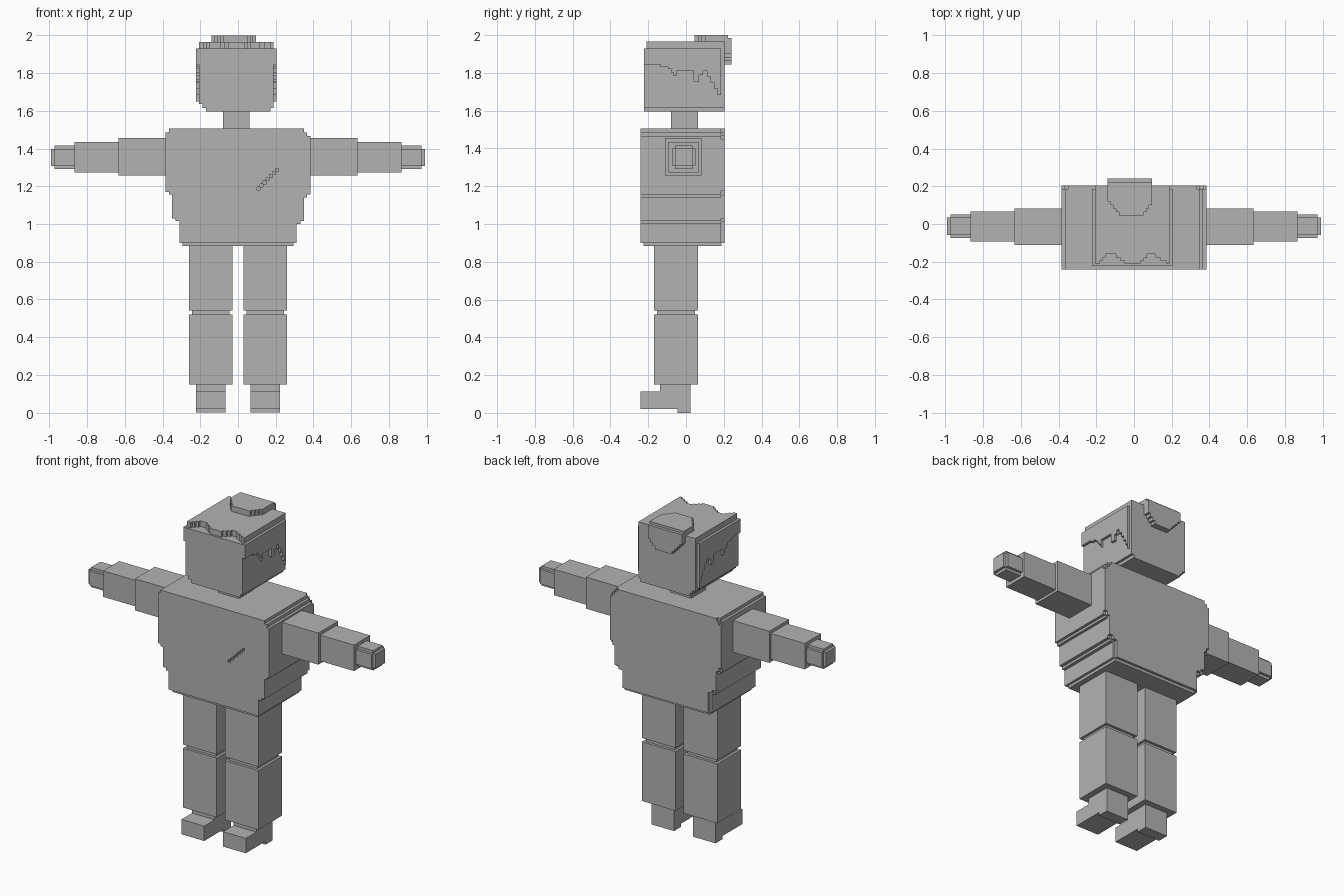
import bpy, bmesh

V = 0.0165  # size of one block step

cube = bpy.data.objects.get("Cube")
if cube:
    bpy.data.objects.remove(cube, do_unlink=True)

grey = bpy.data.materials.new("plain_grey")
grey.use_nodes = True
GREY = (0.45, 0.45, 0.45, 1)
grey.diffuse_color = GREY
grey.node_tree.nodes["Principled BSDF"].inputs["Base Color"].default_value = GREY


def finish(name, bm):
    bmesh.ops.recalc_face_normals(bm, faces=bm.faces)
    mesh = bpy.data.meshes.new(name)
    bm.to_mesh(mesh)
    bm.free()
    mesh.materials.append(grey)
    obj = bpy.data.objects.new(name, mesh)
    bpy.context.collection.objects.link(obj)
    return obj


def add_box(bm, xs, ys, zs):
    verts = bmesh.ops.create_cube(bm, size=1)["verts"]
    for v in verts:
        for i, (lo, hi) in enumerate((xs, ys, zs)):
            v.co[i] = (lo + hi) / 2 + v.co[i] * (hi - lo)


def box(name, xs, ys, zs):
    bm = bmesh.new()
    add_box(bm, xs, ys, zs)
    return finish(name, bm)


def rounded_box(name, xs, ys, zs):
    """Box whose edges are cut back by one block."""
    full = (xs, ys, zs)
    bm = bmesh.new()
    for keep in range(3):
        dims = [r if i == keep else (r[0] + V, r[1] - V) for i, r in enumerate(full)]
        add_box(bm, *dims)
    return finish(name, bm)


def stairs(points):
    """Turn every sloping segment of a closed outline into block steps."""
    out = []
    for (a, b), (c, d) in zip(points, points[1:] + points[:1]):
        out.append((a, b))
        if abs(c - a) < 1e-5 or abs(d - b) < 1e-5:
            continue
        n = max(1, round(min(abs(c - a), abs(d - b)) / V))
        for i in range(n):
            x = a + (c - a) * (i + 1) / n
            out.append((x, b + (d - b) * i / n))
            if i < n - 1:
                out.append((x, b + (d - b) * (i + 1) / n))
    return out


def prism(name, points, axis, lo, hi):
    """Extrude a stepped outline along the given axis."""
    place = {"x": lambda a, b: (lo, a, b),
             "y": lambda a, b: (a, lo, b),
             "z": lambda a, b: (a, b, lo)}[axis]
    bm = bmesh.new()
    face = bm.faces.new([bm.verts.new(place(a, b)) for a, b in stairs(points)])
    moved = bmesh.ops.extrude_face_region(bm, geom=[face])["geom"]
    for v in moved:
        if isinstance(v, bmesh.types.BMVert):
            v.co["xyz".index(axis)] = hi
    return finish(name, bm)


def mirrored(half):
    return half + [(-x, z) for x, z in reversed(half)]


# Torso: stepped front profile, with a slightly narrower back layer
torso_half = [(0.31, 0.90), (0.31, 1.0), (0.35, 1.03), (0.35, 1.14),
              (0.383, 1.17), (0.383, 1.465), (0.35, 1.505)]
back_half = [(0.295, 0.90), (0.295, 1.01), (0.35, 1.05), (0.35, 1.15),
             (0.383, 1.2), (0.383, 1.45), (0.335, 1.505)]
torso = prism("torso", mirrored(torso_half), "y", -0.24, 0.185)
prism("torso_back", mirrored(back_half), "y", 0.185, 0.203)
box("torso_hem", (-0.295, 0.295), (-0.225, 0.187), (0.883, 0.90))

# Diagonal slit cut into the chest
bm = bmesh.new()
for i in range(7):
    x, z = 0.1 + i * V, 1.18 + i * V
    add_box(bm, (x, x + 0.0155), (-0.3, -0.224), (z, z + 0.0155))
cutter = finish("slit_cutter", bm)
cutter.hide_render = True
cut = torso.modifiers.new("chest_slit", "BOOLEAN")
cut.operation = "DIFFERENCE"
cut.solver = "EXACT"
cut.object = cutter
bpy.context.view_layer.objects.active = torso
bpy.ops.object.modifier_apply(modifier=cut.name)
bpy.data.objects.remove(cutter, do_unlink=True)

# Neck and head
box("neck", (-0.08, 0.062), (-0.08, 0.063), (1.5, 1.6))
prism("head", [(-0.17, 1.595), (0.155, 1.595), (0.187, 1.635), (0.187, 1.93),
               (-0.206, 1.93), (-0.206, 1.635)], "y", -0.222, 0.203)

# Hair: wavy-fronted top, ragged sides and a bun wrapped over the back edge
prism("hair_top", [(-0.206, -0.21), (-0.195, -0.21), (-0.15, -0.16), (-0.12, -0.16),
                   (-0.05, -0.21), (0.015, -0.21), (0.07, -0.16), (0.085, -0.16),
                   (0.17, -0.21), (0.187, -0.21), (0.187, 0.203), (-0.206, 0.203)],
      "z", 1.93, 1.965)
hair_side = [(-0.222, 1.93), (-0.222, 1.845), (-0.175, 1.845), (-0.095, 1.82),
             (-0.05, 1.765), (-0.05, 1.81), (0.04, 1.81), (0.04, 1.755),
             (0.07, 1.755), (0.07, 1.79), (0.09, 1.81), (0.13, 1.75),
             (0.185, 1.65), (0.185, 1.93)]
prism("hair_side_right", hair_side, "x", -0.222, -0.206)
prism("hair_side_left", hair_side, "x", 0.187, 0.203)
prism("bun_top", [(-0.14, 0.222), (-0.14, 0.12), (-0.08, 0.045), (0.035, 0.045),
                  (0.095, 0.12), (0.095, 0.222)], "z", 1.965, 2.0)
prism("bun_back", [(-0.14, 1.985), (-0.14, 1.92), (-0.07, 1.845), (0.03, 1.845),
                   (0.095, 1.92), (0.095, 1.985)], "y", 0.203, 0.24)

# Arms and legs on both sides
for side, s in (("left", 1), ("right", -1)):
    def span(a, b):
        return tuple(sorted((s * a, s * b)))

    box("upper_arm_" + side, span(0.38, 0.633), (-0.112, 0.083), (1.258, 1.455))
    box("forearm_" + side, span(0.633, 0.866), (-0.093, 0.066), (1.273, 1.435))
    rounded_box("hand_" + side, span(0.85, 0.99), (-0.074, 0.05), (1.292, 1.415))

    box("thigh_" + side, span(0.028, 0.26), (-0.17, 0.063), (0.543, 0.89))
    box("knee_" + side, span(0.044, 0.244), (-0.154, 0.047), (0.52, 0.543))
    box("shin_" + side, span(0.028, 0.26), (-0.17, 0.063), (0.15, 0.52))
    prism("foot_" + side, [(-0.137, 0.15), (-0.137, 0.113), (-0.24, 0.113), (-0.24, 0.02),
                           (-0.045, 0.02), (-0.045, 0.0), (0.025, 0.0), (0.025, 0.15)],
          "x", *span(0.065, 0.222))
